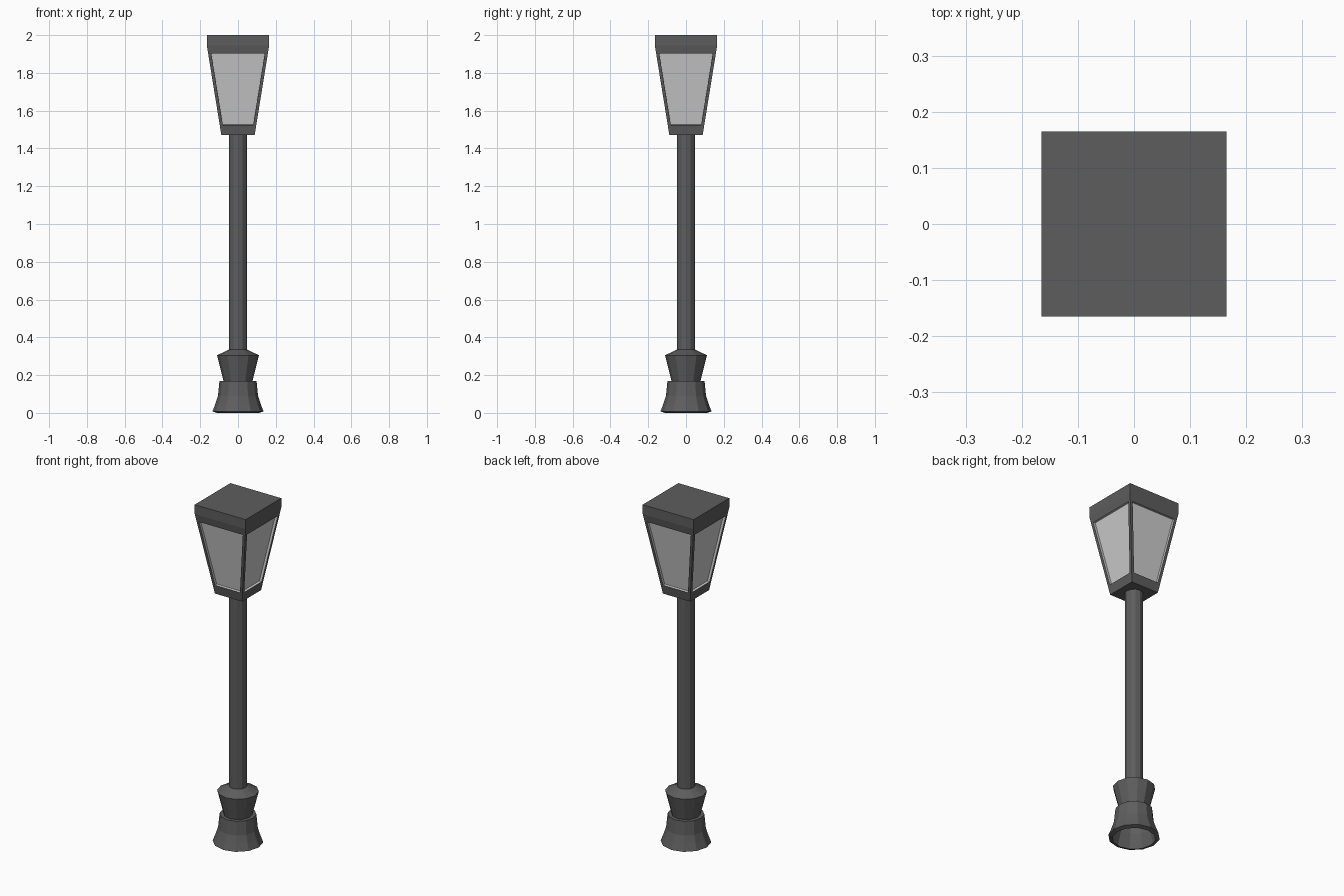
import bpy, bmesh, math

if "Cube" in bpy.data.objects:
    bpy.data.objects.remove(bpy.data.objects["Cube"])


def material(name, v):
    m = bpy.data.materials.new(name)
    m.diffuse_color = (v, v, v, 1)
    m.use_nodes = True
    m.node_tree.nodes["Principled BSDF"].inputs["Base Color"].default_value = m.diffuse_color
    return m


dark = material("dark_metal", 0.11)
pale = material("pale_glass", 0.6)


def finish(name, bm, mats):
    bmesh.ops.recalc_face_normals(bm, faces=bm.faces[:])
    me = bpy.data.meshes.new(name)
    bm.to_mesh(me)
    bm.free()
    for m in mats:
        me.materials.append(m)
    ob = bpy.data.objects.new(name, me)
    bpy.context.collection.objects.link(ob)
    return ob


def stack(profile, sides, turn=0.0, caps=False):
    """Loft regular polygon rings through (radius, height) points."""
    bm = bmesh.new()
    rings = []
    for r, z in profile:
        rings.append([bm.verts.new((r * math.cos(turn + math.tau * i / sides),
                                    r * math.sin(turn + math.tau * i / sides), z))
                      for i in range(sides)])
    for a, b in zip(rings, rings[1:]):
        for i in range(sides):
            j = (i + 1) % sides
            bm.faces.new((a[i], a[j], b[j], b[i]))
    if caps:
        bm.faces.new(rings[0][::-1])
        bm.faces.new(rings[-1])
    return bm


SIDES = 12

# flared foot, waist and collar, open underneath
foot = [(0.112, 0.0), (0.135, 0.008), (0.119, 0.05), (0.106, 0.09),
        (0.098, 0.17), (0.077, 0.17), (0.111, 0.305), (0.048, 0.335)]
finish("base", stack(foot, SIDES), [dark])

# straight post
finish("post", stack([(0.048, 0.33), (0.048, 1.475)], SIDES), [dark])

# tapered square lantern with recessed panes
s = math.sqrt(2)
lantern = [(0.088 * s, 1.47), (0.165 * s, 1.945), (0.165 * s, 2.0)]
z0, z1 = 1.508, 1.918
width = lambda z: (0.088 + 0.077 * (z - 1.47) / 0.475) * s
lantern[1:1] = [(width(z0), z0), (width(z1), z1)]
bm = stack(lantern, 4, math.pi / 4, caps=True)
bmesh.ops.recalc_face_normals(bm, faces=bm.faces[:])
panes = [f for f in bm.faces
         if abs(f.normal.z) < 0.5 and f.calc_area() > 0.05]
bmesh.ops.inset_individual(bm, faces=panes, thickness=0.016, use_even_offset=True)
reveal = bmesh.ops.inset_individual(bm, faces=panes, thickness=0.0, depth=-0.014)
for f in panes + reveal["faces"]:
    f.material_index = 1
finish("lantern", bm, [dark, pale])
